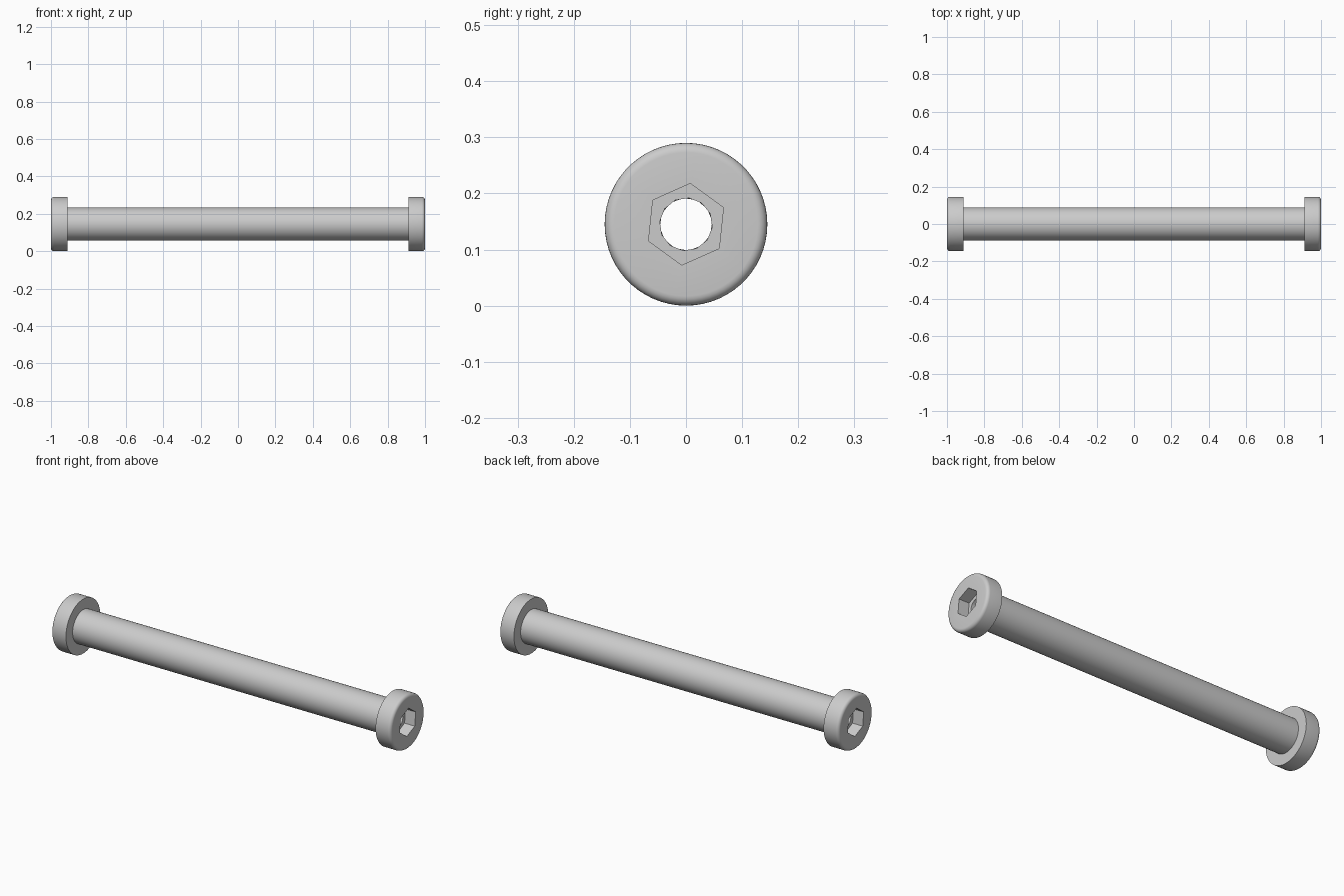
import bpy, bmesh, math
from mathutils import Matrix

cube = bpy.data.objects.get("Cube")
if cube:
    bpy.data.objects.remove(cube, do_unlink=True)

SEGMENTS = 60
TURN = math.radians(84)      # twist of the hex socket
HEAD_R, BARREL_R, HEX_R, BORE_R = 0.145, 0.089, 0.073, 0.047
HEAD_X, FLOOR_X, FILLET = 0.912, 0.94, 0.017

steel = bpy.data.materials.new("light grey steel")
steel.use_nodes = True
grey = (0.6, 0.6, 0.6, 1)
steel.diffuse_color = grey
steel.node_tree.nodes["Principled BSDF"].inputs["Base Color"].default_value = grey


def ring(bm, x, radius, sides=SEGMENTS):
    """Ring of points around the x axis, following a regular polygon."""
    step = 2 * math.pi / sides
    verts = []
    for i in range(SEGMENTS):
        a = 2 * math.pi * i / SEGMENTS
        r = radius * math.cos(step / 2) / math.cos(a % step - step / 2)
        if sides == SEGMENTS:
            r = radius
        verts.append(bm.verts.new((x, r * math.cos(a + TURN), r * math.sin(a + TURN))))
    return verts


def half_post(bm):
    """Barrel half, rounded head, hex socket and bore."""
    rings = [ring(bm, 0, BARREL_R), ring(bm, HEAD_X, BARREL_R), ring(bm, HEAD_X, HEAD_R)]
    for k in range(6):
        a = math.pi / 2 * k / 5
        rings.append(ring(bm, 1 - FILLET + FILLET * math.sin(a),
                          HEAD_R - FILLET + FILLET * math.cos(a)))
    rings += [ring(bm, 1, HEX_R, 6), ring(bm, FLOOR_X, HEX_R, 6),
              ring(bm, FLOOR_X, BORE_R, 12), ring(bm, 0, BORE_R)]
    for a, b in zip(rings, rings[1:]):
        for i in range(SEGMENTS):
            j = (i + 1) % SEGMENTS
            bm.faces.new((a[i], a[j], b[j], b[i]))


# One half, then its copy turned half way round the vertical axis
bm = bmesh.new()
half_post(bm)
copy = bmesh.ops.duplicate(bm, geom=bm.verts[:] + bm.edges[:] + bm.faces[:])
bmesh.ops.rotate(bm, verts=[v for v in copy["geom"] if isinstance(v, bmesh.types.BMVert)],
                 cent=(0, 0, 0), matrix=Matrix.Rotation(math.pi, 3, 'Z'))
bmesh.ops.remove_doubles(bm, verts=bm.verts[:], dist=0.0001)
bmesh.ops.recalc_face_normals(bm, faces=bm.faces[:])

mesh = bpy.data.meshes.new("binding_post")
bm.to_mesh(mesh)
bm.free()
mesh.materials.append(steel)
post = bpy.data.objects.new("binding_post", mesh)
bpy.context.collection.objects.link(post)
post.location.z = HEAD_R
bpy.context.view_layer.objects.active = post
post.select_set(True)
bpy.ops.object.shade_smooth_by_angle(angle=math.radians(25))
